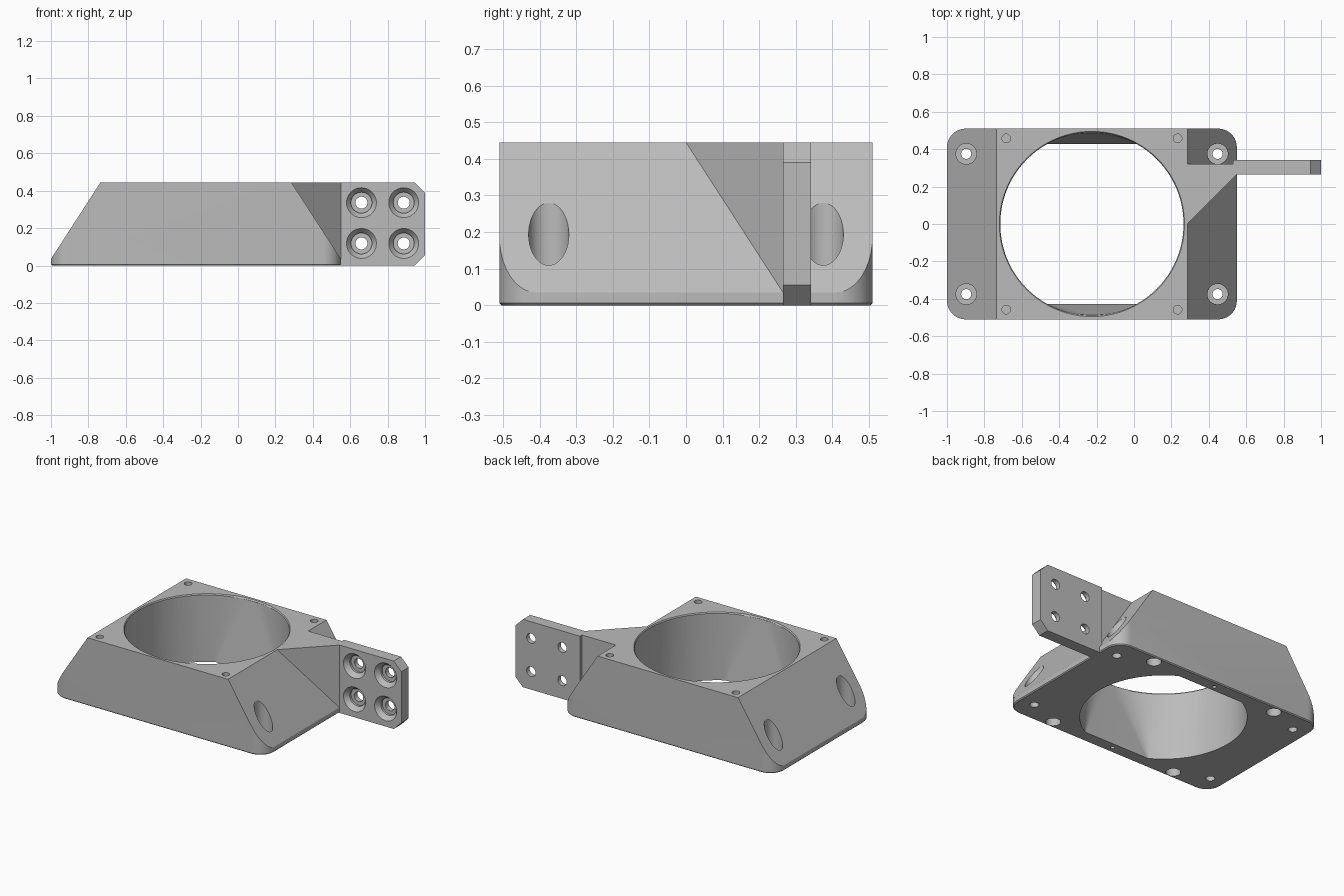
import bpy
import bmesh
from math import cos, sin, pi, radians
from mathutils import Vector, Matrix

old = bpy.data.objects.get("Cube")
if old:
    bpy.data.objects.remove(old, do_unlink=True)

grey = bpy.data.materials.new("plain_grey")
grey.use_nodes = True
colour = (0.5, 0.5, 0.5, 1)
grey.diffuse_color = colour
grey.node_tree.nodes["Principled BSDF"].inputs["Base Color"].default_value = colour

CX, H = -0.225, 0.445          # body centre and height
HALF_X, HALF_Y = 0.775, 0.51   # body footprint
SLOPE_X, LIP = 0.51, 0.035     # top half-length, vertical rim height


def to_object(name, bm):
    bmesh.ops.recalc_face_normals(bm, faces=bm.faces)
    mesh = bpy.data.meshes.new(name)
    bm.to_mesh(mesh)
    bm.free()
    mesh.materials.append(grey)
    obj = bpy.data.objects.new(name, mesh)
    bpy.context.collection.objects.link(obj)
    return obj


def loft(name, rings):
    """Skin a stack of equal-length point rings and cap both ends."""
    bm = bmesh.new()
    loops = [[bm.verts.new(p) for p in ring] for ring in rings]
    n = len(loops[0])
    for a, b in zip(loops, loops[1:]):
        for i in range(n):
            j = (i + 1) % n
            bm.faces.new((a[i], a[j], b[j], b[i]))
    bm.faces.new(loops[0][::-1])
    bm.faces.new(loops[-1])
    return to_object(name, bm)


def circle(x, y, z, r, n=40):
    return [(x + r * cos(2 * pi * i / n), y + r * sin(2 * pi * i / n), z) for i in range(n)]


def rounded_rect(hx, hy, r, z, n=10):
    points = []
    for k, (sx, sy) in enumerate(((1, 1), (-1, 1), (-1, -1), (1, -1))):
        for i in range(n + 1):
            a = (k + i / n) * pi / 2
            points.append((CX + sx * (hx - r) + r * cos(a), sy * (hy - r) + r * sin(a), z))
    return points


def turned(x, y, profile, n=40):
    """Vertical cutter from (z, radius) pairs."""
    return loft("cutter", [circle(x, y, z, r, n) for z, r in profile])


def cut(obj, cutters):
    for c in cutters:
        c.hide_render = True
        m = obj.modifiers.new("cut", "BOOLEAN")
        m.operation, m.solver, m.object = "DIFFERENCE", "EXACT", c
    dg = bpy.context.evaluated_depsgraph_get()
    obj.data = bpy.data.meshes.new_from_object(obj.evaluated_get(dg))
    obj.modifiers.clear()
    for c in cutters:
        bpy.data.objects.remove(c, do_unlink=True)


def smooth(obj):
    bpy.ops.object.select_all(action="DESELECT")
    obj.select_set(True)
    bpy.context.view_layer.objects.active = obj
    bpy.ops.object.shade_smooth_by_angle(angle=radians(25))


# Body: rounded block with both ends sliced to a slope
edge = 0.006
body = loft("adapter_body", [
    rounded_rect(HALF_X - edge, HALF_Y - edge, 0.1 - edge, 0),
    rounded_rect(HALF_X, HALF_Y, 0.1, edge),
    rounded_rect(HALF_X, HALF_Y, 0.1, H)])
bm = bmesh.new()
bm.from_mesh(body.data)
for s in (-1, 1):
    normal = Vector((s * (H - LIP), 0, HALF_X - SLOPE_X))
    res = bmesh.ops.bisect_plane(bm, geom=bm.verts[:] + bm.edges[:] + bm.faces[:],
                                 plane_co=(CX + s * HALF_X, 0, LIP), plane_no=normal,
                                 clear_outer=True)
    rim = [g for g in res["geom_cut"] if isinstance(g, bmesh.types.BMEdge)]
    bmesh.ops.contextual_create(bm, geom=rim)
bmesh.ops.recalc_face_normals(bm, faces=bm.faces)
bm.to_mesh(body.data)
bm.free()

# Air duct: round at the top, flattened front and back at the bottom
R, FLAT = 0.49, 0.425
bm = bmesh.new()
for p in circle(CX, 0, H + 0.02, R, 96):
    bm.verts.new(p)
for x, y, z in circle(CX, 0, -0.02, R, 96):
    if abs(y) < FLAT:
        bm.verts.new((x, y, z))
half = (R * R - FLAT * FLAT) ** 0.5
for sx in (-1, 1):
    for sy in (-1, 1):
        bm.verts.new((CX + sx * half, sy * FLAT, -0.02))
bmesh.ops.convex_hull(bm, input=bm.verts[:])
cutters = [to_object("cutter", bm),
           turned(CX, 0, [(H - 0.008, R - 0.001), (H + 0.02, R + 0.02)], 96)]

# Screw holes
for sy in (-1, 1):
    for sx in (-1, 1):
        x, y = CX + sx * 0.672, sy * 0.375
        cutters.append(turned(x, y, [(-0.1, 0.027), (0.07, 0.027), (0.07, 0.055), (0.6, 0.055)]))
        x, y = CX + sx * 0.458, sy * 0.458
        cutters.append(turned(x, y, [(H - 0.15, 0.023), (H + 0.1, 0.023)], 24))
        cutters.append(turned(x, y, [(-0.1, 0.044), (0.15, 0.044)], 32))
    cutters.append(turned(CX, sy * 0.463, [(-0.1, 0.013), (0.08, 0.013)], 16))
cut(body, cutters)
smooth(body)

# Gusset that joins the body to the arm
plan = [(0.28, 0), (0.285, 0), (0.55, 0.265), (0.55, 0.32), (0.28, 0.32)]
gusset = loft("arm_gusset", [[(x, y, z) for x, y in plan] for z in (0.01, H)])

# Arm plate with clipped outer corners
c = 0.055
outline = [(0.53, 0), (1 - c, 0), (1, c), (1, H - c), (1 - c, H), (0.53, H)]
arm = loft("mounting_arm", [[(x, y, z) for x, z in outline] for y in (0.265, 0.341)])
cutters = []
for x in (0.66, 0.886):
    for z in (0.118, 0.336):
        drill = turned(0, 0, [(-0.02, 0.08), (0, 0.08), (0.03, 0.056), (0.045, 0.056),
                              (0.045, 0.032), (0.1, 0.032)])
        drill.data.transform(Matrix.Translation((x, 0.265, z)) @ Matrix.Rotation(-pi / 2, 4, "X"))
        cutters.append(drill)
cut(arm, cutters)
smooth(arm)
